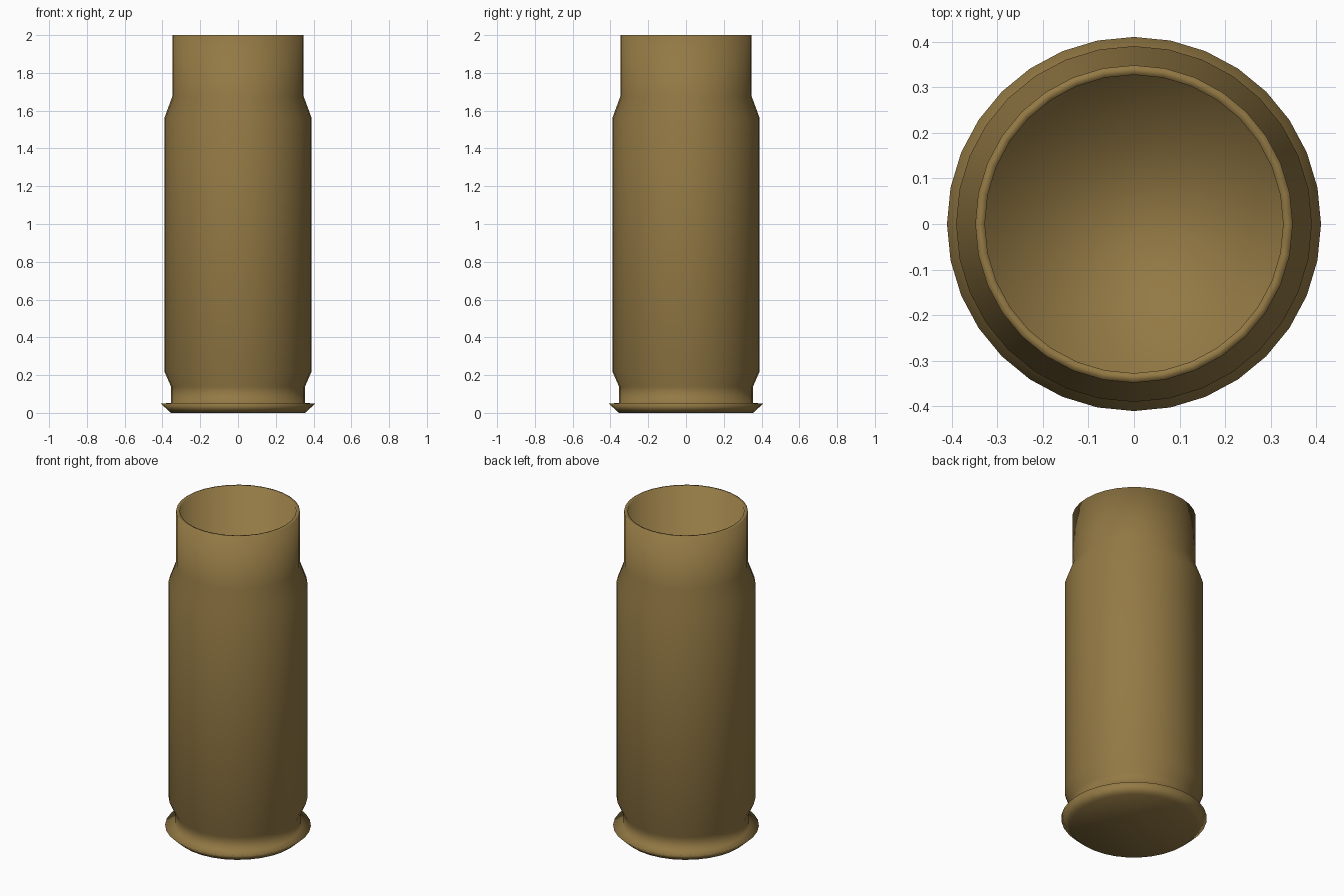
import bpy
import bmesh
import math

if "Cube" in bpy.data.objects:
    bpy.data.objects.remove(bpy.data.objects["Cube"])

SIDES = 32

# Radius / height profile, from base centre outward, up the wall and into the mouth
PROFILE = [
    (0.355, 0.0), (0.41, 0.05), (0.355, 0.052),     # rim
    (0.355, 0.14), (0.39, 0.22),                    # extraction groove
    (0.39, 1.56), (0.348, 1.675),                   # body and shoulder
    (0.348, 2.0), (0.327, 2.0),                     # neck and lip
    (0.327, 0.06),                                  # hollow inside
]

brass = bpy.data.materials.new("dull_brass")
brass.diffuse_color = (0.29, 0.19, 0.058, 1.0)
brass.use_nodes = True
brass.node_tree.nodes["Principled BSDF"].inputs["Base Color"].default_value = brass.diffuse_color

# Revolve the profile into rings of faces
bm = bmesh.new()
rings = []
for r, z in PROFILE:
    rings.append([bm.verts.new((r * math.cos(2 * math.pi * i / SIDES),
                                r * math.sin(2 * math.pi * i / SIDES), z))
                  for i in range(SIDES)])
for low, high in zip(rings, rings[1:]):
    for i in range(SIDES):
        j = (i + 1) % SIDES
        bm.faces.new((low[i], low[j], high[j], high[i]))

# Outer base and inner floor
bm.faces.new(list(reversed(rings[0])))
bm.faces.new(rings[-1])
for f in bm.faces:
    f.smooth = True

mesh = bpy.data.meshes.new("casing")
bm.to_mesh(mesh)
bm.free()
mesh.materials.append(brass)
casing = bpy.data.objects.new("casing", mesh)
bpy.context.collection.objects.link(casing)
